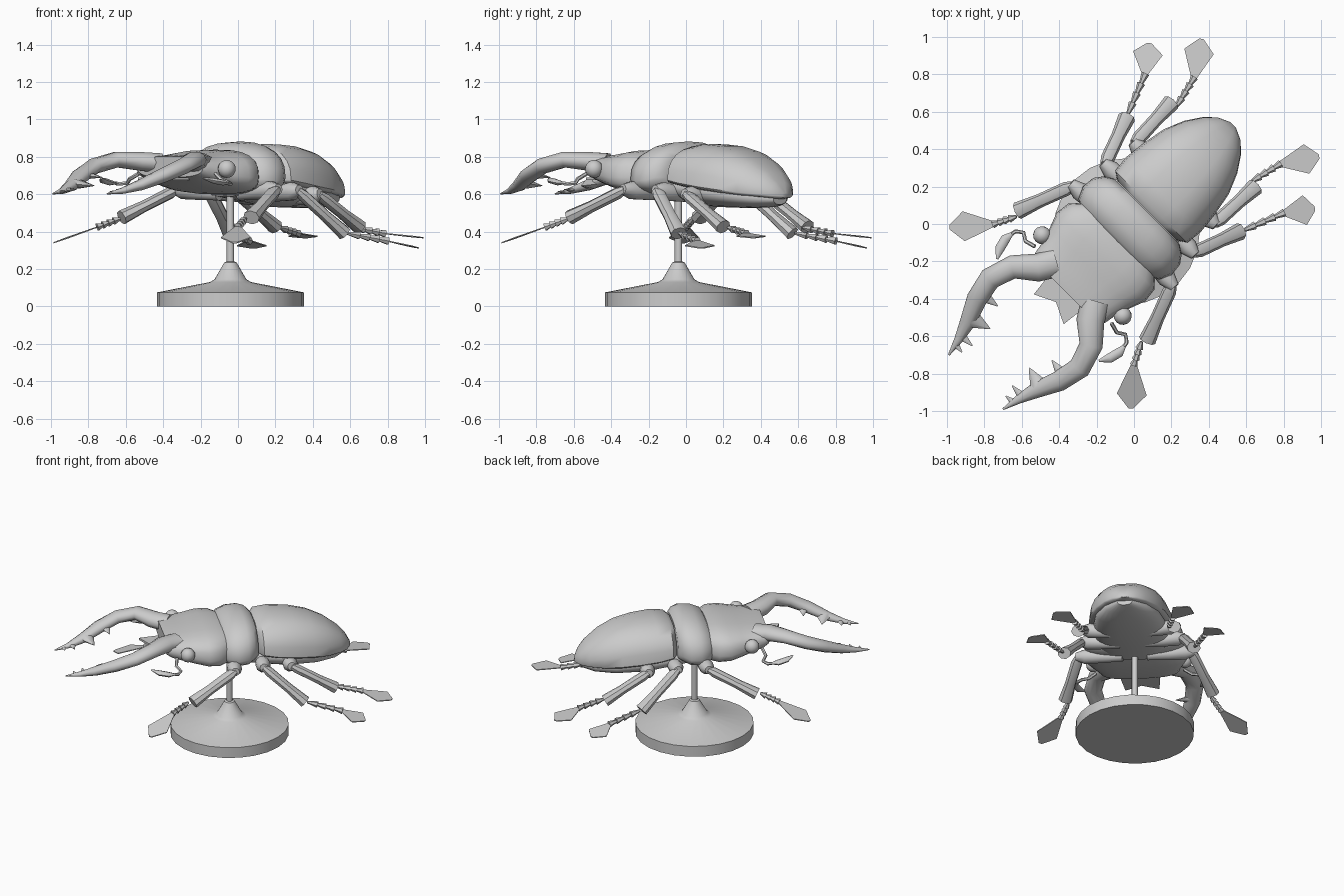
import bpy, bmesh, math
from mathutils import Vector, Matrix

if "Cube" in bpy.data.objects:
    bpy.data.objects.remove(bpy.data.objects["Cube"])

grey = bpy.data.materials.new("plain_grey")
grey.diffuse_color = (0.6, 0.6, 0.6, 1)
grey.use_nodes = True
grey.node_tree.nodes["Principled BSDF"].inputs["Base Color"].default_value = grey.diffuse_color
TURN = Matrix.Rotation(math.radians(-45), 4, 'Z')  # beetle faces -y, then is turned


def finish(name, bm, angle=40):
    """Turn a bmesh into a smooth-by-angle object."""
    bmesh.ops.recalc_face_normals(bm, faces=bm.faces)
    bm.transform(TURN)
    me = bpy.data.meshes.new(name)
    bm.to_mesh(me)
    bm.free()
    me.materials.append(grey)
    ob = bpy.data.objects.new(name, me)
    bpy.context.collection.objects.link(ob)
    bpy.ops.object.select_all(action='DESELECT')
    ob.select_set(True)
    bpy.context.view_layer.objects.active = ob
    bpy.ops.object.shade_smooth_by_angle(angle=math.radians(angle))
    return ob


def bridge(bm, rings):
    """Skin a list of point rings and cap both ends."""
    rows = [[bm.verts.new(p) for p in r] for r in rings]
    n = len(rows[0])
    for a, b in zip(rows, rows[1:]):
        for i in range(n):
            j = (i + 1) % n
            bm.faces.new((a[i], a[j], b[j], b[i]))
    bm.faces.new(rows[0])
    bm.faces.new(rows[-1])


def shell(name, sections, n=24, power=0.85, seam=0.0):
    """Body loft; section = (y, half width, top z, rim z, bottom z)."""
    bm = bmesh.new()
    rings = []
    for y, w, top, rim, bottom in sections:
        ring = []
        for i in range(n):
            a = 2 * math.pi * i / n
            c, s = math.cos(a), math.sin(a)
            h = (top - rim) if s > 0 else (rim - bottom)
            z = rim + h * math.copysign(abs(s) ** power, s)
            if i == n // 4:
                z -= seam
            ring.append((w * math.copysign(abs(c) ** power, c), y, z))
        rings.append(ring)
    bridge(bm, rings)
    return finish(name, bm)


def tube(bm, points, radii, n=8, flat=1.0):
    """Tapered tube along points; flat squashes it vertically."""
    pts = [Vector(p) for p in points]
    rings = []
    for i, p in enumerate(pts):
        d = (pts[min(i + 1, len(pts) - 1)] - pts[max(i - 1, 0)]).normalized()
        side = d.cross(Vector((0, 0, 1))).normalized()
        up = side.cross(d)
        rings.append([p + radii[i] * (math.cos(t) * side + flat * math.sin(t) * up)
                      for t in (2 * math.pi * k / n for k in range(n))])
    bridge(bm, rings)


def mir(p, s):
    return Vector((p[0] * s, p[1], p[2]))


# wing cases and the belly below them
shell("wing_cases", [(.10, .225, .835, .68, .655), (.13, .272, .86, .675, .645),
      (.22, .283, .872, .66, .63), (.35, .268, .862, .64, .61), (.47, .246, .835, .625, .595),
      (.58, .20, .785, .61, .585), (.67, .14, .72, .60, .58), (.72, .085, .665, .595, .575),
      (.75, .02, .61, .59, .58)], seam=0.004)
shell("belly", [(-.1, .2, .7, .64, .59), (.1, .24, .7, .64, .56), (.3, .245, .7, .62, .53),
      (.5, .21, .68, .60, .525), (.63, .14, .64, .585, .53), (.71, .05, .60, .575, .545)])
# thorax shield
shell("thorax_shield", [(-.145, .25, .80, .69, .63), (-.115, .305, .85, .68, .60),
      (-.05, .335, .876, .67, .585), (.02, .328, .882, .675, .59), (.065, .295, .87, .69, .61),
      (.095, .25, .84, .69, .62)])
# head, flatter and wide with square front corners
shell("head", [(-.10, .26, .82, .69, .60), (-.17, .325, .838, .69, .60), (-.25, .335, .835, .69, .61),
      (-.33, .305, .825, .70, .625), (-.42, .275, .812, .72, .645), (-.48, .265, .808, .735, .665),
      (-.515, .25, .802, .745, .69)], power=0.7)

# forked lip plate under the head
bm = bmesh.new()
lip = [(-.08, -.42), (-.13, -.5), (-.113, -.645), (0, -.59), (.113, -.645), (.13, -.5), (.08, -.42)]
bridge(bm, [[(x, y, z) for x, y in lip] for z in (.675, .69)])
finish("lip_plate", bm, 20)

JAW = [(.15, -.44, .765), (.20, -.53, .775), (.297, -.622, .785), (.338, -.75, .75), (.311, -.877, .70),
       (.258, -1.0, .648), (.226, -1.10, .618), (.205, -1.195, .602)]
JAW_R = [.08, .075, .063, .06, .055, .042, .024, .005]
# teeth: base, tip, base radius
TEETH = [((.295, -.84, .70), (.205, -.825, .69), .035), ((.25, -.97, .655), (.148, -.94, .645), .05),
         ((.228, -1.075, .622), (.15, -1.072, .625), .025), ((.215, -1.13, .612), (.166, -1.135, .615), .018)]
# legs: hip, knee, shin end, foot start, foot end, leaf tip
LEGS = {
    "front": [(.08, -.06, .60), (.375, -.085, .625), (.49, -.39, .475), (.475, -.42, .468),
              (.53, -.53, .425), (.685, -.71, .34)],
    "middle": [(.08, .13, .59), (.335, .115, .62), (.43, .375, .39), (.44, .395, .39),
               (.523, .605, .35), (.626, .742, .312)],
    "rear": [(.08, .30, .57), (.304, .305, .60), (.318, .60, .425), (.285, .61, .42),
             (.325, .778, .39), (.445, .955, .367)],
}

for s, side in ((1, "left"), (-1, "right")):
    # jaw with inner teeth
    bm = bmesh.new()
    tube(bm, [mir(p, s) for p in JAW], JAW_R, 10, .7)
    for base, tip, r in TEETH:
        tube(bm, [mir(base, s), mir(tip, s)], [r, .003], 6, .6)
    finish("jaw_" + side, bm, 50)

    # eye
    bm = bmesh.new()
    bmesh.ops.create_uvsphere(bm, u_segments=14, v_segments=10, radius=.048,
                              matrix=Matrix.Translation((s * .305, -.39, .735)))
    finish("eye_" + side, bm)

    # antenna with a leaf-like club
    bm = bmesh.new()
    tube(bm, [mir(p, s) for p in [(.29, -.46, .71), (.345, -.475, .68), (.385, -.45, .66),
                                  (.42, -.475, .655), (.425, -.50, .658)]], [.011] * 5, 6)
    tube(bm, [mir(p, s) for p in [(.425, -.495, .658), (.43, -.54, .662), (.415, -.60, .672),
                                  (.385, -.65, .685)]], [.008, .026, .026, .006], 8, .6)
    finish("antenna_" + side, bm, 50)

    for leg, pts in LEGS.items():
        hip, knee, shin, foot, ankle, tip = [mir(p, s) for p in pts]
        # thigh and knee knob
        bm = bmesh.new()
        tube(bm, [hip, hip.lerp(knee, .5), hip.lerp(knee, .85), knee + (knee - hip) * .06],
             [.035, .045, .05, .028], 10)
        finish(f"{leg}_thigh_{side}", bm)
        # shin, flared at the far end
        bm = bmesh.new()
        tube(bm, [knee, knee.lerp(shin, .12), knee.lerp(shin, .6), shin],
             [.026, .038, .037, .047], 8, .85)
        finish(f"{leg}_shin_{side}", bm)
        # foot made of small flared cones
        bm = bmesh.new()
        for k in range(4):
            tube(bm, [foot.lerp(ankle, k / 4 - .04), foot.lerp(ankle, (k + 1.1) / 4)], [.008, .022], 6)
        finish(f"{leg}_foot_{side}", bm, 30)
        # flat leaf-shaped claw
        bm = bmesh.new()
        d = tip - ankle
        across = d.cross(Vector((0, 0, 1))).normalized()
        outline = [ankle + d * t + across * w for t, w in
                   ((-.05, -.01), (.68, -.08), (1, -.012), (1, .012), (.68, .08), (-.05, .01))]
        bridge(bm, [[p + Vector((0, 0, z)) for p in outline] for z in (-.003, .003)])
        finish(f"{leg}_claw_{side}", bm, 20)

# display stand: disc, cone and rod
bm = bmesh.new()
profile = [(.392, 0), (.392, .075), (.11, .13), (.085, .145), (.033, .235), (.02, .24), (.02, .6)]
bridge(bm, [[(r * math.cos(a), r * math.sin(a) - .057, z)
             for a in (2 * math.pi * k / 24 for k in range(24))] for r, z in profile])
finish("stand", bm, 30)
